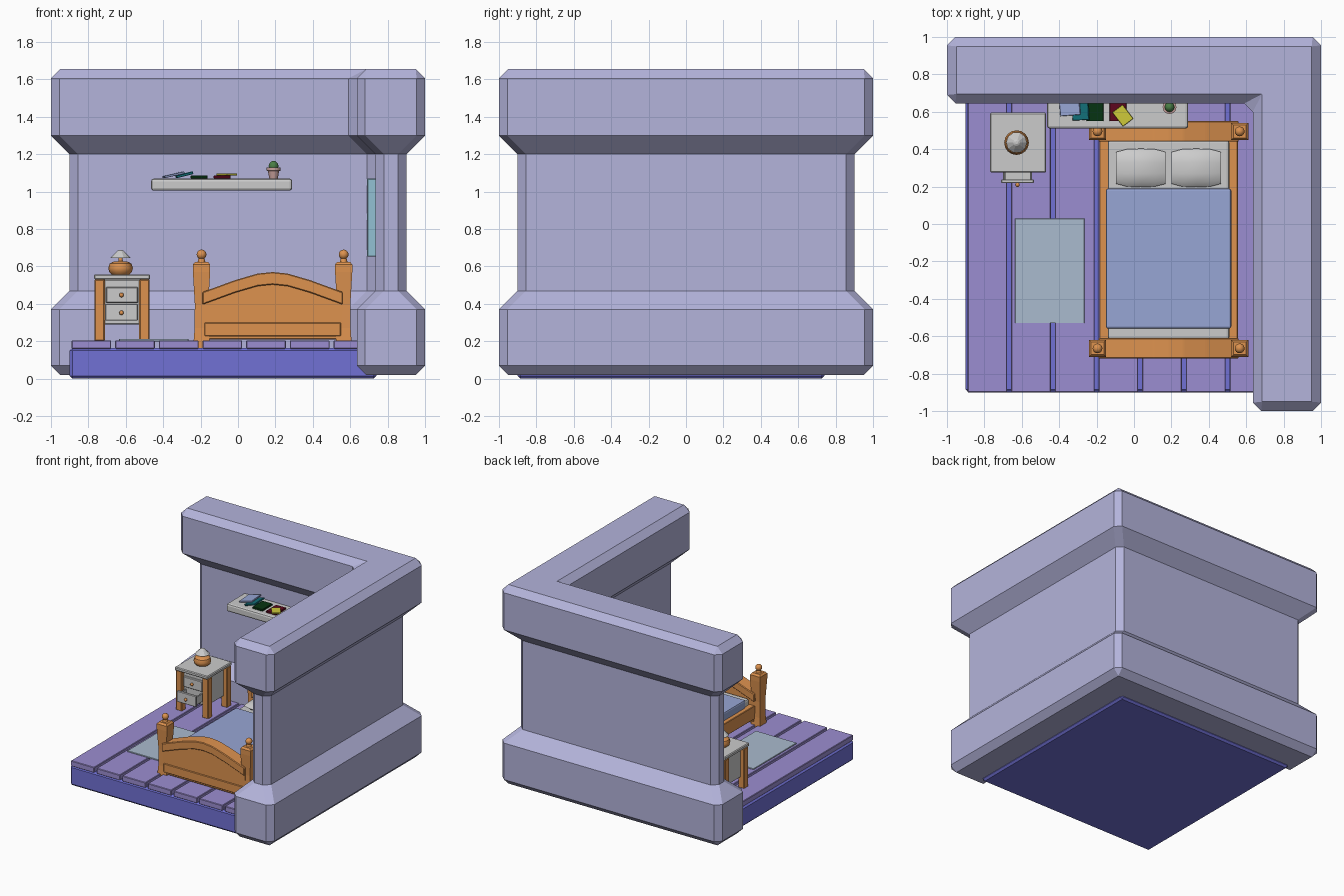
import bpy, bmesh, math
from mathutils import Matrix, Vector

if "Cube" in bpy.data.objects:
    bpy.data.objects.remove(bpy.data.objects["Cube"])


def mat(name, r, g, b):
    m = bpy.data.materials.new(name)
    m.diffuse_color = [(v / 255) ** 2.2 for v in (r, g, b)] + [1]
    m.use_nodes = True
    m.node_tree.nodes["Principled BSDF"].inputs["Base Color"].default_value = m.diffuse_color
    return m


WALL = mat("wall_lilac", 178, 178, 218)
SLAB = mat("slab_blue", 112, 112, 212)
PLANK = mat("plank_violet", 154, 140, 208)
WOOD = mat("wood_orange", 220, 145, 80)
BLUE = mat("blanket_blue", 150, 165, 212)
RUG = mat("rug_pale", 168, 185, 205)
GLASS = mat("window_cyan", 145, 192, 210)
TEAL = mat("book_teal", 25, 110, 120)
DGREEN = mat("book_green", 15, 55, 25)
RED = mat("book_red", 95, 15, 35)
YELLOW = mat("book_yellow", 205, 200, 60)
CACTUS = mat("cactus_green", 75, 125, 70)
POT = mat("pot_pink", 200, 160, 155)


def finish(name, bm, m=None, bevel=0, segs=1, smooth=False):
    bmesh.ops.remove_doubles(bm, verts=bm.verts, dist=0.0005)
    bmesh.ops.recalc_face_normals(bm, faces=bm.faces)
    if bevel:
        bmesh.ops.bevel(bm, geom=bm.edges[:], offset=bevel, segments=segs,
                        affect='EDGES', profile=0.5)
    me = bpy.data.meshes.new(name)
    bm.to_mesh(me)
    bm.free()
    ob = bpy.data.objects.new(name, me)
    bpy.context.collection.objects.link(ob)
    if m:
        me.materials.append(m)
    if smooth:
        bpy.context.view_layer.objects.active = ob
        bpy.ops.object.select_all(action='DESELECT')
        ob.select_set(True)
        bpy.ops.object.shade_smooth_by_angle(angle=math.radians(40))
    return ob


def box(name, x, y, z, m=None, bevel=0.004, segs=1):
    bm = bmesh.new()
    bmesh.ops.create_cube(bm, size=1)
    for v in bm.verts:
        v.co = [(r[0] + r[1]) / 2 + c * (r[1] - r[0]) for r, c in zip((x, y, z), v.co)]
    return finish(name, bm, m, bevel, segs)


def loft(name, rings, m=None, bevel=0, smooth=False):
    """Skin a stack of equal-length point rings and cap both ends."""
    bm = bmesh.new()
    vs = [[bm.verts.new(p) for p in r] for r in rings]
    n = len(vs[0])
    for a, b in zip(vs, vs[1:]):
        for i in range(n):
            bm.faces.new((a[i], a[(i + 1) % n], b[(i + 1) % n], b[i]))
    bm.faces.new(vs[0])
    bm.faces.new(vs[-1])
    return finish(name, bm, m, bevel, smooth=smooth)


def turned(name, cx, cy, prof, m=None, n=16, turn=0, smooth=True):
    return loft(name, [[(cx + r * math.cos(turn + 2 * math.pi * i / n),
                         cy + r * math.sin(turn + 2 * math.pi * i / n), z)
                        for i in range(n)] for r, z in prof], m, smooth=smooth)


def ball(name, loc, r, m=None, sx=1, sy=1, sz=1):
    bm = bmesh.new()
    bmesh.ops.create_uvsphere(bm, u_segments=16, v_segments=10, radius=r)
    bmesh.ops.transform(bm, verts=bm.verts, matrix=Matrix.Translation(loc) @ Matrix.Diagonal((sx, sy, sz, 1)))
    return finish(name, bm, m, smooth=True)


# L-shaped wall with plinth and cornice
def wall_ring(z, d, c):
    o, i, j = 0.9 + d, 0.735 - d, 0.745 - d
    pts = [Vector(p) for p in ((o, o), (-o, o), (-o, j), (i, j), (i, -o), (o, -o))]
    ring = []
    for k, p in enumerate(pts):
        for q in (pts[k - 1], pts[(k + 1) % 6]):
            w = p + (q - p).normalized() * c
            ring.append((w.x, w.y, z))
    return ring


C = 0.045
loft("walls", [wall_ring(*a) for a in (
    (0.02, 0.05, 0), (0.07, 0.1, C), (0.37, 0.1, C), (0.47, 0, C),
    (1.2, 0, C), (1.3, 0.1, C), (1.605, 0.1, C), (1.655, 0.05, 0))], WALL)

# Floor
box("floor_slab", (-0.9, 0.74), (-0.9, 0.74), (0, 0.165), SLAB, 0.015)
for k in range(7):
    x0 = -0.89 + 0.2335 * k
    box("floor_plank", (x0, x0 + 0.212), (-0.9, 0.74), (0.16, 0.205), PLANK, 0.004)
box("rug", (-0.635, -0.265), (-0.53, 0.03), (0.2, 0.213), RUG, 0.002)


# Bed ends: arched cap, panel, rails, posts with ball tops
BX = 0.185
ARCH = [(-0.375, 0.463), (-0.2, 0.527), (-0.08, 0.562), (0, 0.57), (0.08, 0.562), (0.2, 0.527), (0.375, 0.463)]
for end, y in (("foot", -0.665), ("head", 0.495)):
    outline = ARCH + [(x, z - 0.067) for x, z in reversed(ARCH)]
    loft(end + "board_cap", [[(BX + x, y + s, z) for x, z in outline] for s in (-0.055, 0.055)], WOOD, 0.005)
    panel = [(x, z - 0.03) for x, z in ARCH] + [(0.37, 0.295), (-0.37, 0.295)]
    loft(end + "board_panel", [[(BX + x, y + s, z) for x, z in panel] for s in (-0.04, 0.04)], WOOD)
    box(end + "board_rail", (-0.18, 0.55), (y - 0.047, y + 0.047), (0.228, 0.3), WOOD)
    box(end + "board_lower_rail", (-0.17, 0.54), (y - 0.035, y + 0.035), (0.21, 0.23), WOOD)
    for x in (-0.195, 0.565):
        turned(end + "_post", x, y, [(h * 2 ** 0.5, z) for h, z in (
            (0.045, 0.165), (0.037, 0.27), (0.036, 0.4), (0.046, 0.57), (0.046, 0.61), (0.034, 0.625))],
            WOOD, 4, math.pi / 4, False)
        turned("post_neck", x, y, [(0.022, 0.62), (0.015, 0.645)], WOOD, 12)
        ball("post_ball", (x, y, 0.664), 0.026, WOOD)
for x in ((-0.185, -0.135), (0.505, 0.555)):
    box("bed_side_rail", x, (-0.64, 0.47), (0.25, 0.36), WOOD)

# Bedding
box("mattress", (-0.14, 0.51), (-0.62, 0.45), (0.26, 0.41), None, 0.015, 2)
box("blanket", (-0.15, 0.52), (-0.56, 0.19), (0.34, 0.425), BLUE, 0.012, 2)
for cx in (0.037, 0.333):
    rings = []
    for t, w, h in ((-0.132, 0.085, 0.012), (-0.075, 0.1, 0.032), (0, 0.103, 0.038),
                    (0.075, 0.1, 0.032), (0.132, 0.085, 0.012)):
        rings.append([(cx + t, 0.3 + w * a, 0.44 + h * b) for a, b in
                      ((-1, 0), (-0.75, 0.7), (-0.3, 1), (0.3, 1), (0.75, 0.7), (1, 0),
                       (0.75, -0.7), (0.3, -1), (-0.3, -1), (-0.75, -0.7))])
    loft("pillow", rings, smooth=True)

# Nightstand
NX, NY = -0.62, 0.435
box("nightstand_top", (-0.77, -0.47), (0.275, 0.595), (0.53, 0.558), None, 0.006)
for x in (-0.74, -0.5):
    for y in (0.315, 0.56):
        box("nightstand_leg", (x - 0.028, x + 0.028), (y - 0.028, y + 0.028), (0.2, 0.532), WOOD, 0.006)
box("nightstand_body", (-0.735, -0.505), (0.315, 0.575), (0.29, 0.53))
box("upper_drawer", (-0.705, -0.535), (0.297, 0.33), (0.405, 0.49))
# Lower drawer pulled open, built as a tray
box("lower_drawer_front", (-0.71, -0.535), (0.218, 0.238), (0.31, 0.4))
box("lower_drawer_bottom", (-0.7, -0.545), (0.23, 0.33), (0.315, 0.328))
for x in (-0.7, -0.557):
    box("lower_drawer_side", (x, x + 0.012), (0.23, 0.33), (0.315, 0.385))
ball("upper_knob", (NX - 0.003, 0.29, 0.447), 0.012, WOOD)
ball("lower_knob", (NX - 0.003, 0.21, 0.352), 0.012, WOOD)

# Lamp
turned("lamp_base", -0.628, NY, [(0.045, 0.556), (0.06, 0.57), (0.066, 0.592), (0.058, 0.615),
                                 (0.04, 0.625), (0.012, 0.628), (0.01, 0.66)], WOOD)
turned("lamp_shade", -0.628, NY, [(0.056, 0.645), (0.018, 0.683), (0.008, 0.688)], None, 10, 0, False)

# Wall shelf
box("shelf", (-0.465, 0.29), (0.51, 0.75), (1.005, 1.07), None, 0.015, 2)


def book(name, loc, size, m, tilt=0, turn=0):
    ob = box(name, *[(-s / 2, s / 2) for s in size], m, 0.002)
    ob.location = loc
    ob.rotation_euler = (0, -tilt, turn)


book("leaning_blue_book", (-0.345, 0.65, 1.09), (0.11, 0.14, 0.012), BLUE, 0.22, 0.08)
book("leaning_teal_book", (-0.287, 0.625, 1.09), (0.09, 0.14, 0.014), TEAL, 0.25, 0.05)
book("green_book", (-0.208, 0.615, 1.078), (0.09, 0.13, 0.016), DGREEN)
book("red_book", (-0.085, 0.615, 1.078), (0.09, 0.13, 0.016), RED)
book("yellow_book", (-0.06, 0.58, 1.092), (0.07, 0.095, 0.012), YELLOW, 0, 0.65)

# Potted cactus
turned("cactus_pot", 0.19, 0.625, [(0.022, 1.068), (0.03, 1.11), (0.037, 1.112), (0.037, 1.128), (0.03, 1.13)], POT, 12)
ball("cactus", (0.19, 0.625, 1.136), 0.026, CACTUS, sz=1.1)

# Window on the inner face of the right wall
WY0, WY1 = -0.32, 0.1
for z in ((0.652, 0.69), (0.845, 0.885), (1.03, 1.07)):
    box("window_bar", (0.69, 0.745), (WY0, WY1), z, GLASS)
for y in (WY0, (WY0 + WY1) / 2 - 0.019, WY1 - 0.038):
    box("window_post", (0.692, 0.745), (y, y + 0.038), (0.655, 1.067), GLASS)
box("window_glass", (0.715, 0.745), (WY0 + 0.01, WY1 - 0.01), (0.66, 1.06), GLASS, 0)
